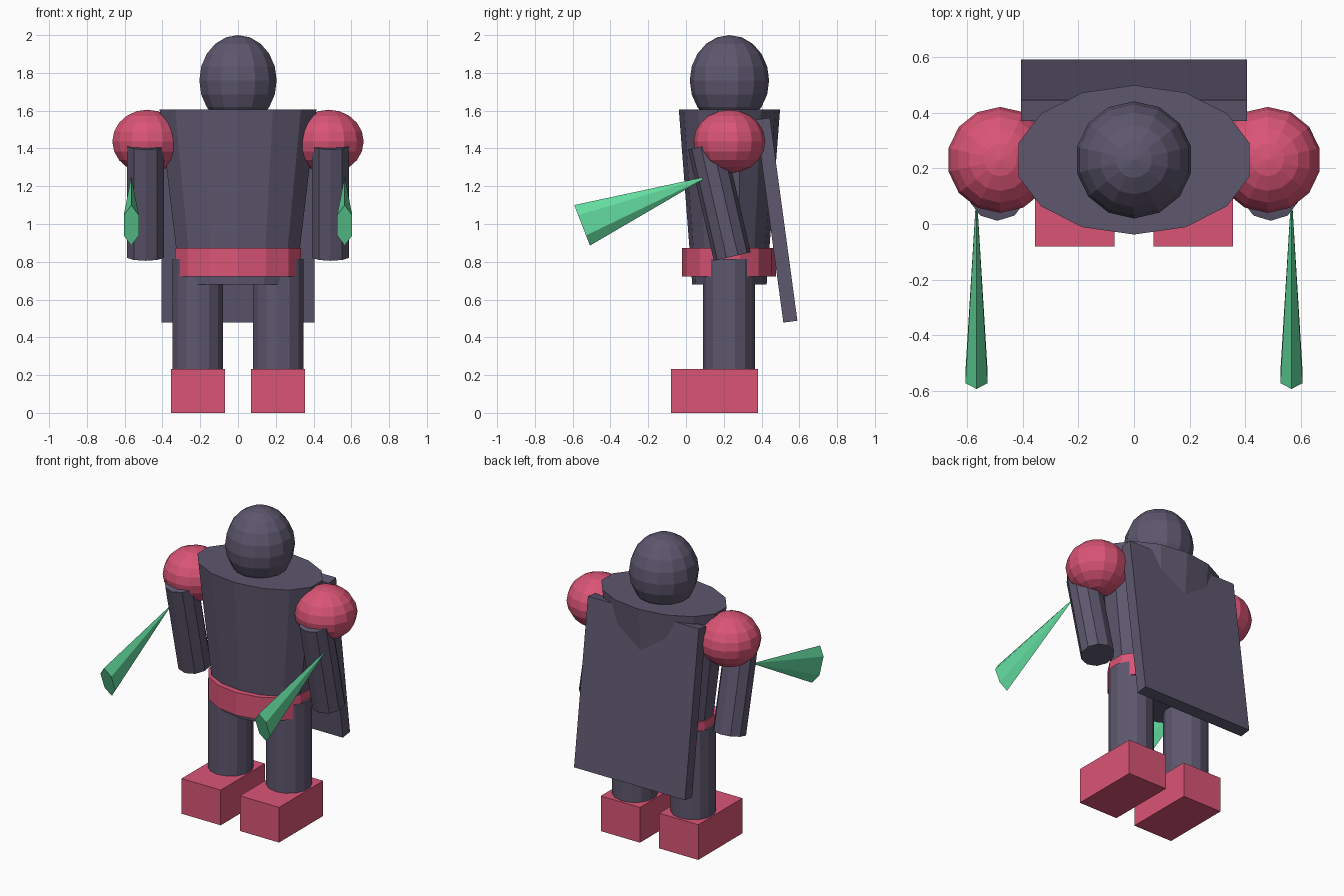
import bpy
import bmesh
from math import radians
from mathutils import Matrix, Vector

if "Cube" in bpy.data.objects:
    bpy.data.objects.remove(bpy.data.objects["Cube"])


def material(name, color):
    mat = bpy.data.materials.new(name)
    mat.diffuse_color = (*color, 1)
    mat.use_nodes = True
    mat.node_tree.nodes["Principled BSDF"].inputs["Base Color"].default_value = mat.diffuse_color
    return mat


DARK = material("dark_violet", (0.11, 0.095, 0.155))
RED = material("red", (0.70, 0.09, 0.18))
GREEN = material("green", (0.127, 0.72, 0.35))


def finish(name, bm, mat, loc, scale=(1, 1, 1), tilt=0):
    """Scale, tilt about x, place, and turn a bmesh into an object."""
    bm.transform(Matrix.Rotation(radians(tilt), 4, 'X') @ Matrix.Diagonal((*scale, 1)))
    bmesh.ops.recalc_face_normals(bm, faces=bm.faces)
    mesh = bpy.data.meshes.new(name)
    bm.to_mesh(mesh)
    bm.free()
    mesh.materials.append(mat)
    obj = bpy.data.objects.new(name, mesh)
    obj.location = Vector(loc)
    bpy.context.collection.objects.link(obj)
    return obj


def ball(name, mat, loc, scale):
    bm = bmesh.new()
    bmesh.ops.create_uvsphere(bm, u_segments=14, v_segments=10, radius=1)
    return finish(name, bm, mat, loc, scale)


def tube(name, mat, loc, sides, top, rx, ry, height, tilt=0):
    """Elliptical cylinder; top is the radius factor at the upper end."""
    bm = bmesh.new()
    bmesh.ops.create_cone(bm, cap_ends=True, segments=sides,
                          radius1=1, radius2=top, depth=1)
    bmesh.ops.remove_doubles(bm, verts=bm.verts, dist=1e-5)
    return finish(name, bm, mat, loc, (rx, ry, height), tilt)


def block(name, mat, loc, size, tilt=0):
    bm = bmesh.new()
    bmesh.ops.create_cube(bm, size=1)
    return finish(name, bm, mat, loc, size, tilt)


# Head, tapered torso and belt
ball("head", DARK, (0, 0.23, 1.76), (0.21, 0.21, 0.24))
tube("torso", DARK, (0, 0.23, 1.143), 14, 1.36, 0.313, 0.197, 0.925)
tube("belt", RED, (0, 0.228, 0.797), 14, 1, 0.343, 0.248, 0.15)

# Cape hanging at a slant behind the torso
block("cape", DARK, (0, 0.48, 1.02), (0.81, 0.075, 1.084), 7.7)

for side, s in (("left", 1), ("right", -1)):
    # Legs and feet
    tube(side + "_leg", DARK, (s * 0.213, 0.228, 0.408), 14, 1, 0.137, 0.137, 0.812)
    block(side + "_foot", RED, (s * 0.213, 0.15, 0.116), (0.286, 0.46, 0.232))
    # Shoulder pads and arms
    ball(side + "_shoulder", RED, (s * 0.48, 0.23, 1.437), (0.19, 0.19, 0.168))
    tube(side + "_arm", DARK, (s * 0.49, 0.177, 1.122), 10, 1, 0.104, 0.1, 0.604, 13)
    # Forearm blades, pointed at the arm and flaring to the front
    tube(side + "_blade", GREEN, (s * 0.565, -0.215, 1.123), 6, 0,
         0.046, 0.115, 0.719, -68.8)
